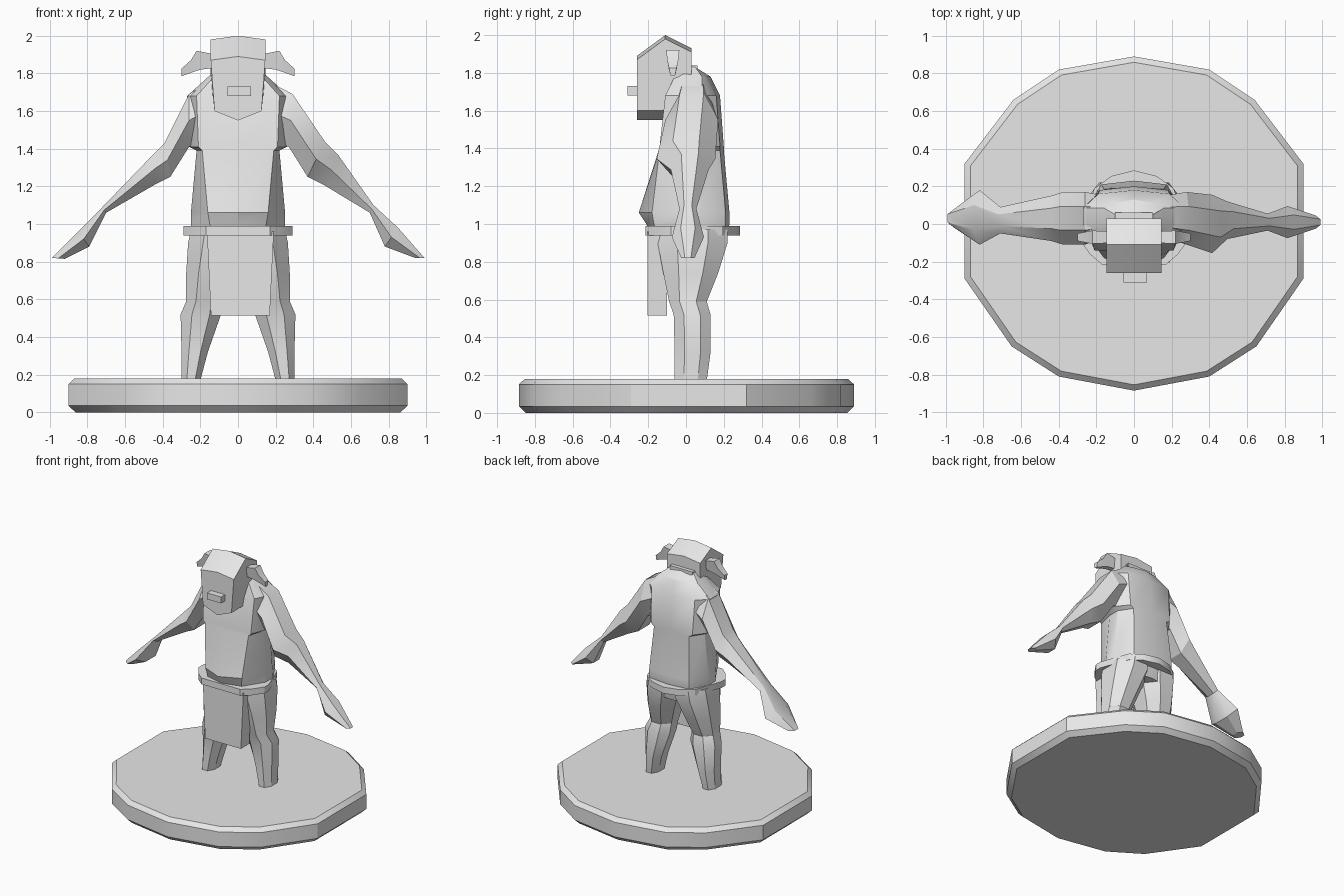
import bpy, bmesh, math

cube = bpy.data.objects.get("Cube")
if cube:
    bpy.data.objects.remove(cube, do_unlink=True)

gray = bpy.data.materials.new("plain_gray")
gray.use_nodes = True
gray.diffuse_color = (0.8, 0.8, 0.8, 1)
gray.node_tree.nodes["Principled BSDF"].inputs["Base Color"].default_value = (0.8, 0.8, 0.8, 1)


def loft(name, rings, angle=30):
    """Skin a list of equal-length point rings and cap both ends."""
    bm = bmesh.new()
    loops = [[bm.verts.new(p) for p in ring] for ring in rings]
    n = len(loops[0])
    for a, b in zip(loops, loops[1:]):
        for i in range(n):
            j = (i + 1) % n
            bm.faces.new((a[i], a[j], b[j], b[i]))
    bm.faces.new(loops[0])
    bm.faces.new(loops[-1])
    bmesh.ops.recalc_face_normals(bm, faces=bm.faces)
    mesh = bpy.data.meshes.new(name)
    bm.to_mesh(mesh)
    bm.free()
    mesh.materials.append(gray)
    ob = bpy.data.objects.new(name, mesh)
    bpy.context.collection.objects.link(ob)
    bpy.ops.object.select_all(action='DESELECT')
    ob.select_set(True)
    bpy.context.view_layer.objects.active = ob
    bpy.ops.object.shade_smooth_by_angle(angle=math.radians(angle))
    return ob


def mirrored(half):
    """Close a half outline, running from front to back, across x = 0."""
    return half + [(-x, y) for x, y in reversed(half) if x > 0]


def at_z(outline, z, sx=1.0, sy=1.0):
    return [(x * sx, y * sy, z) for x, y in outline]


def box(name, x0, x1, y0, y1, z0, z1, taper=1.0):
    mid = (x0 + x1) / 2
    rings = []
    for z, t in ((z0, taper), (z1, 1)):
        a, b = mid + (x0 - mid) * t, mid + (x1 - mid) * t
        rings.append([(a, y0, z), (b, y0, z), (b, y1, z), (a, y1, z)])
    return loft(name, rings)


# Round base with chamfered rims
disc = mirrored([(0, -.885), (.4, -.81), (.65, -.65), (.9, -.29),
                 (.9, .32), (.64, .66), (.4, .82), (0, .89)])
loft("base", [at_z(disc, 0, .96, .96), at_z(disc, .035),
              at_z(disc, .15), at_z(disc, .18, .965, .965)])


# Torso: front width, side width, front y, belly y, back y at each height
def torso_ring(z, f, s, yf, yc, yb):
    mid = (yf + yb) / 2
    half = [(0, yc), (f, yf), (s, mid - .04), (s, mid + .05), (s * .7, yb - .02), (0, yb)]
    return at_z(mirrored(half), z)


loft("torso", [torso_ring(*r) for r in (
    (.86, .15, .24, -.13, -.14, .20),
    (1.0, .15, .25, -.17, -.21, .23),
    (1.06, .16, .25, -.18, -.25, .23),
    (1.39, .19, .22, -.14, -.145, .20),
    (1.41, .21, .26, -.14, -.14, .20),
    (1.68, .22, .27, -.11, -.11, .18),
    (1.78, .13, .16, -.06, -.06, .13),
    (1.83, .09, .10, -.05, -.05, .05))])

# Neck reaching into the head
box("neck", -.1, .1, -.12, .06, 1.68, 1.84)


# Arms: upper point, lower point, y centre and y half-width of each section
def arm(name, side, sections):
    rings = []
    for tx, tz, bx, bz, yc, h in sections:
        mx, mz = (tx + bx) / 2, (tz + bz) / 2
        rings.append([(side * x, yc + h * k, z) for x, z, k in (
            (tx, tz, -.45), (tx, tz, .45), (mx, mz, 1),
            (bx, bz, .45), (bx, bz, -.45), (mx, mz, -1))])
    return loft(name, rings)


arm("left_arm", 1, [
    (.12, 1.78, .20, 1.43, .04, .11), (.29, 1.69, .27, 1.41, .03, .14),
    (.46, 1.44, .37, 1.25, 0, .155), (.53, 1.37, .46, 1.205, .02, .10),
    (.72, 1.10, .70, 1.06, .01, .045), (.85, .98, .78, .88, .01, .085),
    (.99, .82, .94, .82, .01, .035)])
arm("right_arm", -1, [
    (.12, 1.78, .20, 1.43, .04, .11), (.26, 1.69, .26, 1.41, .03, .14),
    (.39, 1.43, .36, 1.25, .03, .14), (.44, 1.38, .44, 1.21, .03, .12),
    (.72, 1.09, .70, 1.06, .02, .07), (.85, .96, .79, .88, .035, .145),
    (.99, .82, .92, .815, .03, .05)])


# Legs: thigh, pinched knee and calf
def leg_ring(side, z, x0, x1, y0, y1):
    cx, cy = (x1 - x0) * .28, (y1 - y0) * .28
    pts = [(x0 + cx, y0), (x1 - cx, y0), (x1, y0 + cy), (x1, y1 - cy),
           (x1 - cx, y1), (x0 + cx, y1), (x0, y1 - cy), (x0, y0 + cy)]
    return [(side * x, y, z) for x, y in pts]


for side, word in ((1, "left"), (-1, "right")):
    loft(word + "_leg", [leg_ring(side, *r) for r in (
        (.17, .20, .30, -.06, .11), (.32, .16, .30, -.06, .13),
        (.52, .09, .305, -.065, .13), (.59, .09, .275, -.09, .11),
        (.74, .04, .275, -.12, .17), (.90, -.02, .265, -.15, .22),
        (.97, -.02, .25, -.15, .22))])

# Belt and front cloth
belt = mirrored([(0, -.215), (.17, -.215), (.235, -.16), (.29, -.08), (.29, -.03),
                 (.21, .19), (.12, .255), (0, .285)])
loft("belt", [at_z(belt, .94), at_z(belt, .99)])
box("front_cloth", -.165, .19, -.205, -.10, .515, .96, .88)

# Head: cross-section run from the left cheek to the right cheek
def head_ring(x, top, low, jaw):
    return [(x, -.26, 1.88 + top), (x, -.11, 1.99 + top), (x, .03, 1.92 + top),
            (x, .03, 1.78), (x * jaw, -.10, low), (x * jaw, -.26, low)]


loft("head", [head_ring(-.145, -.01, 1.60, .86), head_ring(0, .01, 1.55, 1),
              head_ring(.145, -.01, 1.60, .86)])
box("nose", -.055, .068, -.31, -.25, 1.68, 1.73)

# Drooping horns
for side, word in ((1, "left"), (-1, "right")):
    loft(word + "_horn", [
        [(side * tx, -.07 - h, tz), (side * tx, -.07 + h, tz),
         (side * bx, -.07 + h * .6, bz), (side * bx, -.07 - h * .6, bz)]
        for tx, tz, bx, bz, h in ((.12, 1.90, .12, 1.83, .03), (.22, 1.92, .20, 1.82, .035),
                                  (.25, 1.87, .23, 1.81, .03), (.30, 1.825, .30, 1.785, .02))])
